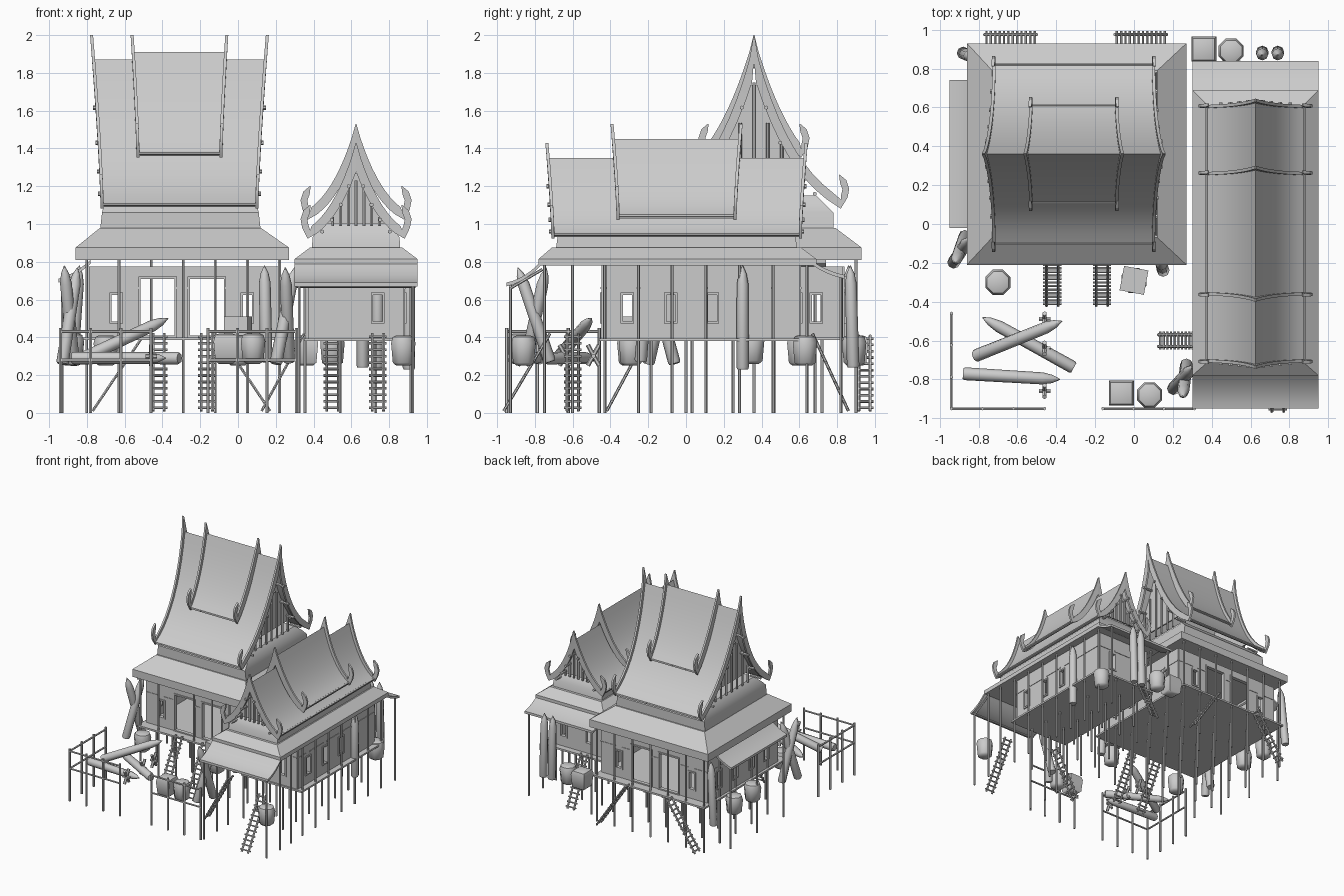
import bpy, bmesh, math
from mathutils import Vector as V

if "Cube" in bpy.data.objects:
    bpy.data.objects.remove(bpy.data.objects["Cube"])


class Part:
    """Collects lofted solids into one named object."""
    def __init__(self, name, angle=30):
        self.name, self.bm, self.angle = name, bmesh.new(), angle

    def loft(self, rings, cap=True):
        rows = [[self.bm.verts.new(p) for p in r] for r in rings]
        n = len(rows[0])
        for a, b in zip(rows, rows[1:]):
            for i in range(n):
                self.bm.faces.new((a[i], a[(i + 1) % n], b[(i + 1) % n], b[i]))
        if cap:
            self.bm.faces.new(rows[0])
            self.bm.faces.new(rows[-1])

    def rects(self, *rs):  # stacked rectangles (x0, x1, y0, y1, z)
        self.loft([[(a, c, z), (b, c, z), (b, d, z), (a, d, z)] for a, b, c, d, z in rs])

    def box(self, x0, x1, y0, y1, z0, z1):
        self.rects((x0, x1, y0, y1, z0), (x0, x1, y0, y1, z1))

    def lathe(self, a, b, prof, n=6, turn=0):  # prof: (fraction along a-b, radius)
        a, b = V(a), V(b)
        d = (b - a).normalized()
        s = d.cross(V((1, 0, 0)) if abs(d.x) < .7 else V((0, 1, 0))).normalized()
        t = d.cross(s)
        ang = [2 * math.pi * i / n + turn for i in range(n)]
        self.loft([[a.lerp(b, f) + (s * math.cos(k) + t * math.sin(k)) * r for k in ang] for f, r in prof])

    def rod(self, a, b, r=.008, n=6):
        self.lathe(a, b, [(0, r), (1, r)], n)

    def done(self):
        bmesh.ops.recalc_face_normals(self.bm, faces=self.bm.faces)
        me = bpy.data.meshes.new(self.name)
        self.bm.to_mesh(me)
        me.shade_smooth()
        me.set_sharp_from_angle(angle=math.radians(self.angle))
        bpy.context.collection.objects.link(bpy.data.objects.new(self.name, me))


def bezier(p, n=10):
    q = [V(c) for c in p]
    return [q[0] * (1 - t) ** 2 + q[1] * 2 * t * (1 - t) + q[2] * t * t for t in [i / n for i in range(n + 1)]]


def gable_roof(name, c, axis, ctrl, h_eave, h_ridge, tip, gable):
    """Curved gable roof with bargeboards, finials and slatted gable ends."""
    def P(u, v, z):
        return (c[0] + u, c[1] + v, z) if axis == 'x' else (c[0] + v, c[1] + u, z)
    prof = bezier(ctrl)
    top, low = prof[0].y, prof[-1].y
    half = lambda z: h_eave + (h_ridge - h_eave) * max(0, (z - low) / (top - low)) ** 1.3
    full = [V((-p.x, p.y)) for p in prof[:0:-1]] + prof
    roof = Part(name)
    roof.loft([[P(-half(z), v, z), P(half(z), v, z), P(half(z), v, z - .02), P(-half(z), v, z - .02)] for v, z in full])
    roof.done()
    barge, wall = Part(name + '_bargeboards'), Part(name + '_gable_ends')
    e = prof[-1]
    path = [V((0, top + tip))] + prof[:-1]
    path += [e + V(o) for o in ((0, -.005), (.018, .035), (.026, .075), (.012, .115), (-.008, .15))]
    n = len(path)
    for end in (-1, 1):
        for s in (-1, 1):
            rings = []
            for i, p in enumerate(path):
                d = (path[min(i + 1, n - 1)] - path[max(i - 1, 0)]).normalized()
                w = .002 if i in (0, n - 1) else (.024 if i < n - 4 else .018)
                o = V((-d.y, d.x)) * w
                a, b, u = p + o, p - o, end * half(p.y)
                if i < 2:
                    a.x, b.x = max(a.x, 0), max(b.x, 0)
                rings.append([P(u - .008, s * a.x, a.y), P(u + .008, s * a.x, a.y),
                              P(u + .008, s * b.x, b.y), P(u - .008, s * b.x, b.y)])
            barge.loft(rings)
            if gable:  # purlin ends
                for p in prof[2:9:2]:
                    barge.rod(P(end * (half(p.y) - .08), s * p.x * .93, p.y - .035),
                              P(end * (half(p.y) + .018), s * p.x * .93, p.y - .035), .011)
        if gable:  # recessed panel and slats
            u = end * (h_eave - .05)
            rows = [p for p in prof[1:] if p.x < .72 * e.x]
            wall.loft([[P(u - .006, -p.x, p.y - .02), P(u + .006, -p.x, p.y - .02),
                        P(u + .006, p.x, p.y - .02), P(u - .006, p.x, p.y - .02)] for p in rows])
            for k in range(-3, 4):
                v = rows[-1].x * k / 4
                zt = next(p.y for p in prof if p.x >= abs(v))
                wall.rod(P(u + end * .018, v, low + .04), P(u + end * .018, v, min(zt, top - .1) - .02), .009)
    # ledge board along each lower eave
    for s in (-1, 1):
        barge.rod(P(-h_eave, s * e.x, low - .005), P(h_eave, s * e.x, low - .005), .009)
    barge.done()
    if gable:
        wall.done()


# Roofs of both houses, each with a raised middle tier
M, S = (-.31, .36), (.625, -.05)
gable_roof('main_roof', M, 'x', [(0, 1.87), (.16, 1.28), (.46, 1.11)], .41, .455, .13, True)
gable_roof('main_roof_upper_tier', M, 'x', [(0, 1.91), (.11, 1.55), (.25, 1.38)], .22, .245, .09, False)
gable_roof('side_roof', S, 'y', [(0, 1.35), (.1, 1.04), (.25, .95)], .655, .68, .08, True)
gable_roof('side_roof_upper_tier', S, 'y', [(0, 1.45), (.1, 1.14), (.25, 1.05)], .31, .335, .08, False)

skirt = Part('skirt_roofs')
skirt.rects((-.86, .27, -.21, .93, .81), (-.86, .27, -.21, .93, .875), (-.73, .12, -.07, .79, .98))
skirt.rects((.30, .95, -.78, .69, .78), (.30, .95, -.78, .69, .815), (.38, .87, -.71, .61, .875))
skirt.done()
neck = Part('roof_necks')
neck.rects((-.73, .12, -.06, .78, .97), (-.72, .11, -.06, .78, 1.06), (-.71, .10, -.02, .74, 1.1), (-.67, .06, .03, .69, 1.15))
neck.rects((.39, .86, -.69, .59, .86), (.395, .855, -.68, .58, .93), (.43, .82, -.65, .55, .98), (.5, .75, -.62, .52, 1.02))
neck.done()

# Lean-to roofs
porch = Part('porch_roofs')
for ctrl in ([(-.95, .67), (-.85, .69), (-.76, .79)], [(.84, .71), (.74, .73), (.66, .79)]):
    porch.loft([[(.30, y, z), (.95, y, z), (.95, y, z + .02), (.30, y, z + .02)] for y, z in bezier(ctrl, 6)])
porch.loft([[(x, -.02, z), (x, .74, z), (x, .74, z + .02), (x, -.02, z + .02)]
            for x, z in bezier([(-.95, .69), (-.87, .71), (-.78, .79)], 6)])
porch.done()

# Floors
floor = Part('floors')
floor.box(-.82, .24, -.2, .92, .385, .4)
floor.box(.35, .93, -.46, .66, .38, .395)
floor.done()

# Walls with window and door openings
walls, frames = Part('walls'), Part('window_and_door_frames')


def wall(axis, pos, a, b, z1, openings):
    def bx(part, u0, u1, za, zb, t=.008):
        if axis == 'x':
            part.box(u0, u1, pos - t, pos + t, za, zb)
        else:
            part.box(pos - t, pos + t, u0, u1, za, zb)

    def full(u0, u1):  # full-height panel with a rail across it
        bx(walls, u0, u1, .395, z1)
        bx(frames, u0, u1, .655, .667, .012)
    u = a
    for o0, o1, za, zb in openings:
        full(u, o0)
        bx(walls, o0, o1, zb, z1)
        if za > .42:
            bx(walls, o0, o1, .395, za)
        for f in ((o0 - .012, o0), (o1, o1 + .012)):
            bx(frames, *f, za - .012, zb + .012, .016)
        for f in (za - .012, zb):
            bx(frames, o0, o1, f, f + .012, .016)
        u = o1
    full(u, b)


win = lambda *us: [(u - .024, u + .024, .485, .625) for u in us]
main_open = win(-.645) + [(-.515, -.335, .41, .71), (-.255, -.075, .41, .71)] + win(.05)
wall('x', -.11, -.79, .22, .775, main_open)
wall('x', .83, -.79, .22, .775, main_open)
for px in (-.79, .22):
    wall('y', px, -.11, .83, .775, win(.05, .25, .47, .69))
for px in (.37, .875):
    wall('y', px, -.44, .6, .785, win(-.31, -.08, .14))
wall('x', -.44, .37, .875, .785, win(.74))
wall('x', .6, .37, .875, .785, win(.5, .74))
walls.done()
frames.done()

# Stilts and veranda posts
post = Part('stilts_and_posts')
span = lambda a, b, n: [a + (b - a) * i / (n - 1) for i in range(n)]
for x in span(-.8, .22, 7):
    for y in span(-.185, .9, 6):
        edge = y < -.18 or y > .89 or x < -.79 or x > .21
        tall = edge and not (y < -.18 and -.5 < x < -.4)
        post.rod((x, y, 0), (x, y, .82 if tall else .39))
for x in span(.355, .915, 4):
    for y in span(-.43, .64, 7):
        post.rod((x, y, 0), (x, y, .79 if x < .36 or x > .91 else .385))
for x in (.325, .925):
    post.rod((x, -.75, 0), (x, -.75, .79))
    post.rod((x, -.6, 0), (x, -.6, .79))
    post.rod((x, -.93, 0), (x, -.93, .69))
    post.rod((x, .82, 0), (x, .82, .72))
    post.rod((x, -.93, .66), (x, -.76, .76))
post.rod((.31, -.93, .67), (.94, -.93, .67))
for y in (0, .36, .72):
    post.rod((-.93, y, 0), (-.93, y, .7))
post.done()

# Front yard railings
rail = Part('yard_railings')
for a, b in (((-.94, -.95), (-.46, -.95)), ((-.94, -.95), (-.94, -.46)), ((-.16, -.95), (.31, -.95))):
    a, b = V((*a, 0)), V((*b, 0))
    for i in range(4):
        p = a.lerp(b, i / 3)
        rail.rod(p, p + V((0, 0, .45)), .009)
    for z in (.28, .43):
        rail.rod(a + V((0, 0, z)), b + V((0, 0, z)), .008)
rail.done()

# Ladders (foot, head)
lad = Part('ladders')
for a, b in (((-.42, -.42, .01), (-.42, -.2, .42)), ((-.165, -.42, .01), (-.165, -.2, .42)),
             ((.74, -.965, .01), (.74, -.72, .42)), ((.5, .86, .01), (.5, .67, .42)),
             ((.125, -.6, .01), (.35, -.6, .42)), ((-.77, .945, .01), (-.5, .945, .41)), ((.17, .945, .01), (-.1, .945, .41))):
    a, b = V(a), V(b)
    w = V((1, 0, 0)) if a.x == b.x else V((0, 1, 0))
    for s in (-.03, .03):
        lad.rod(a + w * s, b + w * s, .008)
    for i in range(12):
        p = a.lerp(b, (i + .5) / 12)
        lad.rod(p - w * .047, p + w * .047, .007)
lad.done()

# Storage jars (x, y, base z, sides)
jars = Part('storage_jars', 50)
for x, y, z, n in ((.36, .9, .25, 4), (.5, .89, .25, 8), (-.7, -.3, .25, 8), (0, -.29, .25, 8), (-.065, -.87, .26, 4),
                   (.08, -.88, .26, 8), (.875, -.86, .25, 8), (.875, .63, .25, 8), (-.88, .35, .26, 8), (-.88, .6, .25, 8)):
    k = 1.3 if n == 4 else 1
    jars.lathe((x, y, z), (x, y, z + .16), [(0, .04 * k), (.1, .06 * k), (.75, .07 * k), (.95, .06 * k), (1, .04 * k)],
               n, math.pi / n)
jars.lathe((0, -.29, .41), (0, -.29, .51), [(0, .09), (1, .09)], 4, .6)
jars.done()

# Sharpened logs (butt, point)
logs = Part('sharpened_logs', 50)
for a, b in (((.905, .3, .23), (.905, .3, .78)), ((.66, .885, .24), (.66, .87, .78)), ((.74, .885, .24), (.74, .87, .78)),
             ((.15, -.24, .27), (.14, -.2, .78)), ((-.88, .88, .25), (-.84, .86, .78)),
             ((.2, -.85, .26), (.3, -.74, .77)), ((.27, -.72, .27), (.25, -.89, .77)),
             ((-.93, -.2, .26), (-.85, -.08, .77)), ((-.87, -.06, .26), (-.92, -.2, .78)),
             ((-.31, -.74, .29), (-.78, -.48, .29)), ((-.82, -.68, .29), (-.37, -.5, .5)), ((-.88, -.77, .29), (-.38, -.8, .29))):
    logs.lathe(a, b, [(0, .028), (.02, .033), (.82, .031), (.92, .021), (1, .002)], 8)
logs.done()

# Small log rests in the yard
rest = Part('log_rests')
for y in (-.49, -.64, -.86):
    rest.rod((-.46, y - .03, .25), (-.46, y + .03, .36), .012)
    rest.rod((-.46, y + .03, .25), (-.46, y - .03, .36), .012)
    rest.rod((-.49, y, .3), (-.43, y, .3), .012)
rest.done()
